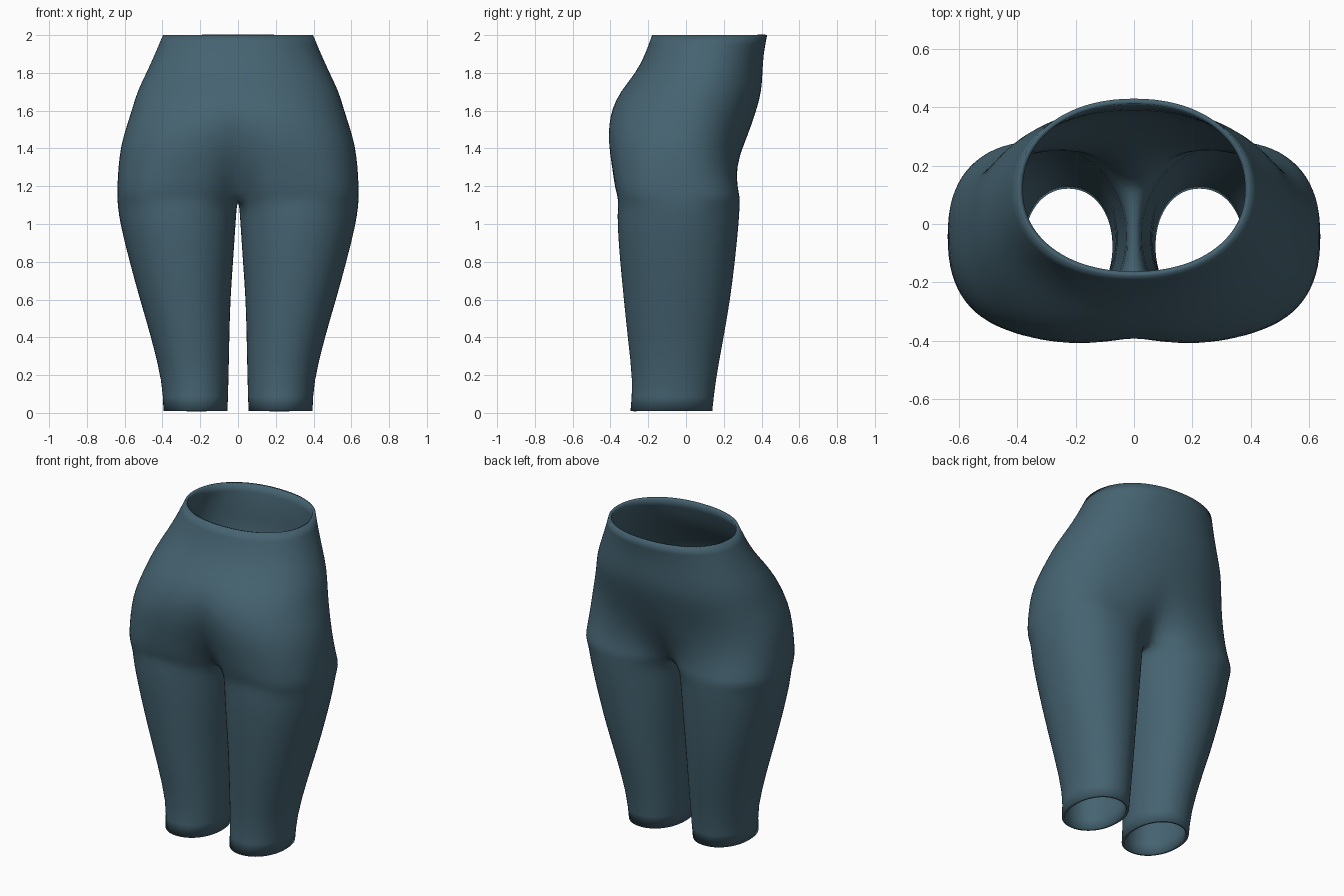
import bpy, bmesh, math

default_cube = bpy.data.objects.get("Cube")
if default_cube:
    bpy.data.objects.remove(default_cube, do_unlink=True)

STEPS = 36                 # points around one leg
INNER = 6                  # steps of that ring taken by the inner thigh
OUTER = STEPS - INNER      # steps carried up into the hips

# Leg sections: height, inner x, outer x, back y, front y
LEG = [
    (0.01, 0.055, 0.395, -0.295, 0.14),
    (0.16, 0.05, 0.40, -0.28, 0.155),
    (0.40, 0.045, 0.46, -0.31, 0.20),
    (0.60, 0.04, 0.52, -0.33, 0.235),
    (0.80, 0.025, 0.575, -0.35, 0.26),
    (1.00, 0.012, 0.625, -0.365, 0.28),
    (1.09, 0.006, 0.637, -0.362, 0.285),
]
# Hip sections: height, outer x, widest y, back y, front y, back and front fullness
HIPS = [
    (1.14, 0.64, -0.04, -0.36, 0.287, 0.0, 0.0),
    (1.19, 0.64, -0.05, -0.385, 0.288, 0.1, 0.25),
    (1.30, 0.635, -0.05, -0.415, 0.295, 0.4, 0.7),
    (1.42, 0.62, -0.05, -0.437, 0.315, 0.6, 0.95),
    (1.52, 0.59, -0.03, -0.435, 0.345, 0.75, 1.0),
    (1.61, 0.56, 0.0, -0.41, 0.375, 0.88, 1.0),
    (1.70, 0.535, 0.03, -0.35, 0.40, 1.0, 1.0),
    (1.80, 0.485, 0.07, -0.265, 0.405, 1.0, 1.0),
    (1.90, 0.44, 0.10, -0.215, 0.41, 1.0, 1.0),
    (2.00, 0.398, 0.12, -0.18, 0.43, 1.0, 1.0),
]


def bend(value, power):
    return math.copysign(abs(value) ** power, value)


def leg_point(k, inner, outer, back, front, power):
    """Point k of a rounded closed section, starting behind the inner thigh."""
    angle = math.tau * (k - OUTER / 2) / STEPS
    x = (inner + outer) / 2 + (outer - inner) / 2 * bend(math.cos(angle), power)
    y = (back + front) / 2 + (front - back) / 2 * bend(math.sin(angle), power)
    return x, y


def hip_point(k, outer, widest, back, front, back_full, front_full):
    """Blend from the thigh section to a plain half oval around the body."""
    t = math.pi * k / OUTER
    side = -math.cos(t)
    reach = front - widest if side > 0 else widest - back
    oval = (outer * math.sin(t) ** 0.93, widest + reach * bend(side, 0.93))
    thigh = leg_point(k, 0, outer, back, front, 0.82)
    mix = (1 + side) / 2
    full = back_full * (1 - mix) + front_full * mix
    x, y = (a + (b - a) * full for a, b in zip(thigh, oval))
    return (0.0 if k in (0, OUTER) else x), y


bm = bmesh.new()
rings = []

# Closed leg rings
for z, *section in LEG:
    rings.append([bm.verts.new((*leg_point(k, *section, 0.95), z)) for k in range(STEPS)])

# Hip rings; the first one also carries the crotch seam on the centre plane
for z, *section in HIPS:
    ring = [bm.verts.new((*hip_point(k, *section), z)) for k in range(OUTER + 1)]
    if z == HIPS[0][0]:
        start, end = ring[-1].co.y, ring[0].co.y
        for j in range(1, INNER):
            y = start + (end - start) * j / INNER
            ring.append(bm.verts.new((0, y, z - 0.02)))
    rings.append(ring)

# Skin neighbouring rings, ccw so that faces point outward
for low, high in zip(rings, rings[1:]):
    closed = len(low) == len(high) == STEPS
    for k in range(STEPS if closed else OUTER):
        n = (k + 1) % STEPS
        bm.faces.new((low[k], low[n], high[n], high[k]))

mesh = bpy.data.meshes.new("leggings")
bm.to_mesh(mesh)
bm.free()
leggings = bpy.data.objects.new("leggings", mesh)
bpy.context.collection.objects.link(leggings)

# Slate blue cloth
cloth = bpy.data.materials.new("slate_blue_cloth")
cloth.use_nodes = True
colour = (0.06, 0.125, 0.165, 1)
cloth.diffuse_color = colour
cloth.node_tree.nodes["Principled BSDF"].inputs["Base Color"].default_value = colour
mesh.materials.append(cloth)

# Other half, smoothing and cloth thickness
mirror = leggings.modifiers.new("mirror", 'MIRROR')
mirror.use_clip = True
mirror.merge_threshold = 0.001
smooth = leggings.modifiers.new("smooth", 'SUBSURF')
smooth.levels = smooth.render_levels = 1
shell = leggings.modifiers.new("thickness", 'SOLIDIFY')
shell.thickness = 0.018
shell.offset = -1

bpy.context.view_layer.objects.active = leggings
leggings.select_set(True)
bpy.ops.object.shade_smooth_by_angle(angle=math.radians(60))
